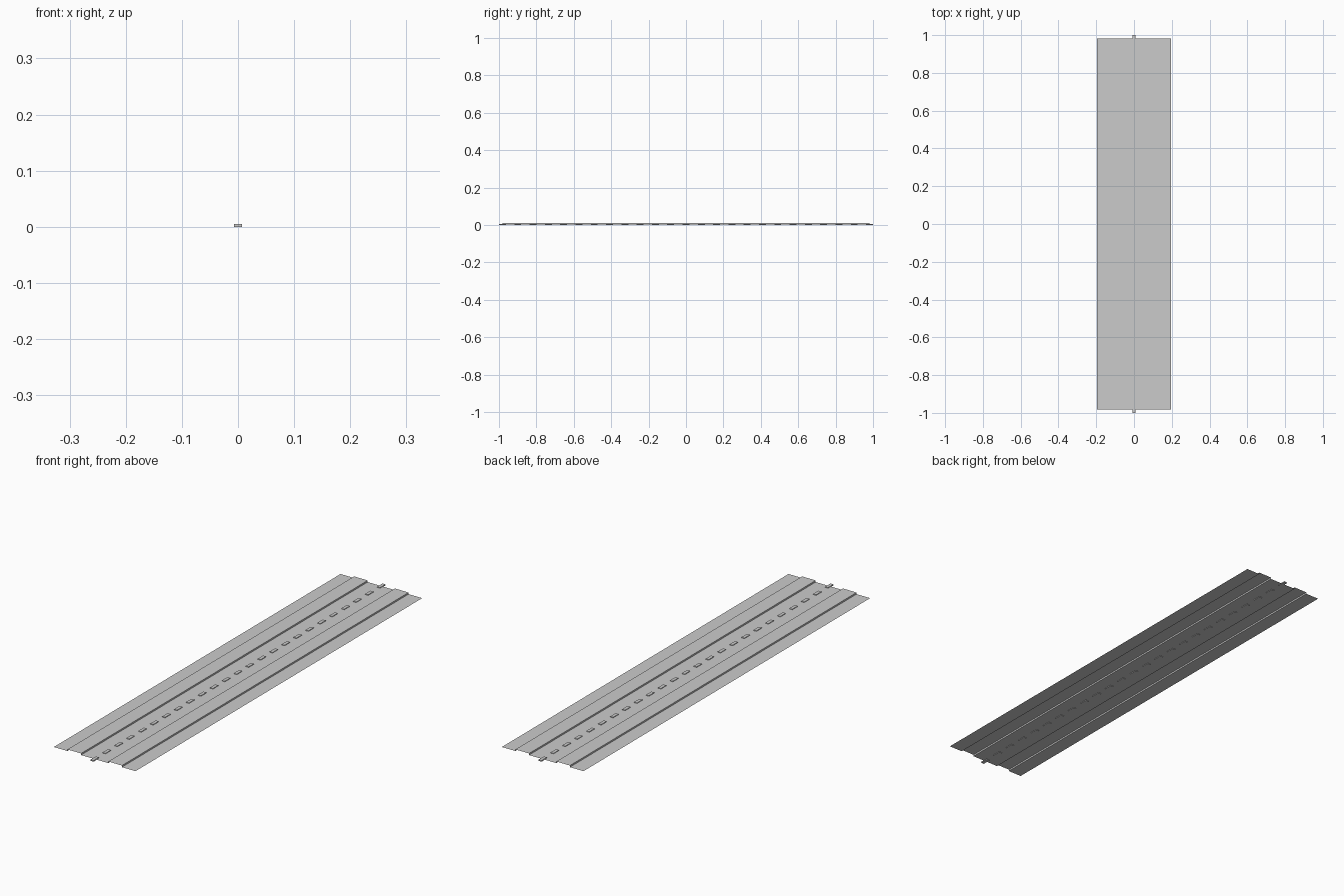
import bpy, bmesh
from mathutils import Matrix

if "Cube" in bpy.data.objects:
    bpy.data.objects.remove(bpy.data.objects["Cube"])

HALF_LEN = 0.982      # half length of the road sheet
STRIP = 0.0653        # width of one of the six strips
LOW, HIGH = 0.0025, 0.0095
DASHES, DASH_LEN, DASH_W, DASH_H = 25, 0.037, 0.0143, 0.005


def finish(name, bm):
    mesh = bpy.data.meshes.new(name)
    bm.to_mesh(mesh)
    bm.free()
    obj = bpy.data.objects.new(name, mesh)
    bpy.context.collection.objects.link(obj)
    return obj


# Road sheet: stepped profile with two raised lanes, swept along y
profile = [(-3, LOW), (-2, LOW), (-2, HIGH), (-1, HIGH), (-1, LOW),
           (1, LOW), (1, HIGH), (2, HIGH), (2, LOW), (3, LOW)]
bm = bmesh.new()
rows = [[bm.verts.new((x * STRIP, y, z)) for x, z in profile]
        for y in (-HALF_LEN, HALF_LEN)]
for i in range(len(profile) - 1):
    bm.faces.new((rows[0][i], rows[0][i + 1], rows[1][i + 1], rows[1][i]))
finish("road_surface", bm)

# Centre line: row of small flat boxes set through the sheet
bm = bmesh.new()
end = 1 - DASH_LEN / 2
for i in range(DASHES):
    y = -end + 2 * end * i / (DASHES - 1)
    bmesh.ops.create_cube(bm, size=1, matrix=Matrix.Translation((0, y, DASH_H / 2))
                          @ Matrix.Diagonal((DASH_W, DASH_LEN, DASH_H, 1)))
finish("centre_line_dashes", bm)
